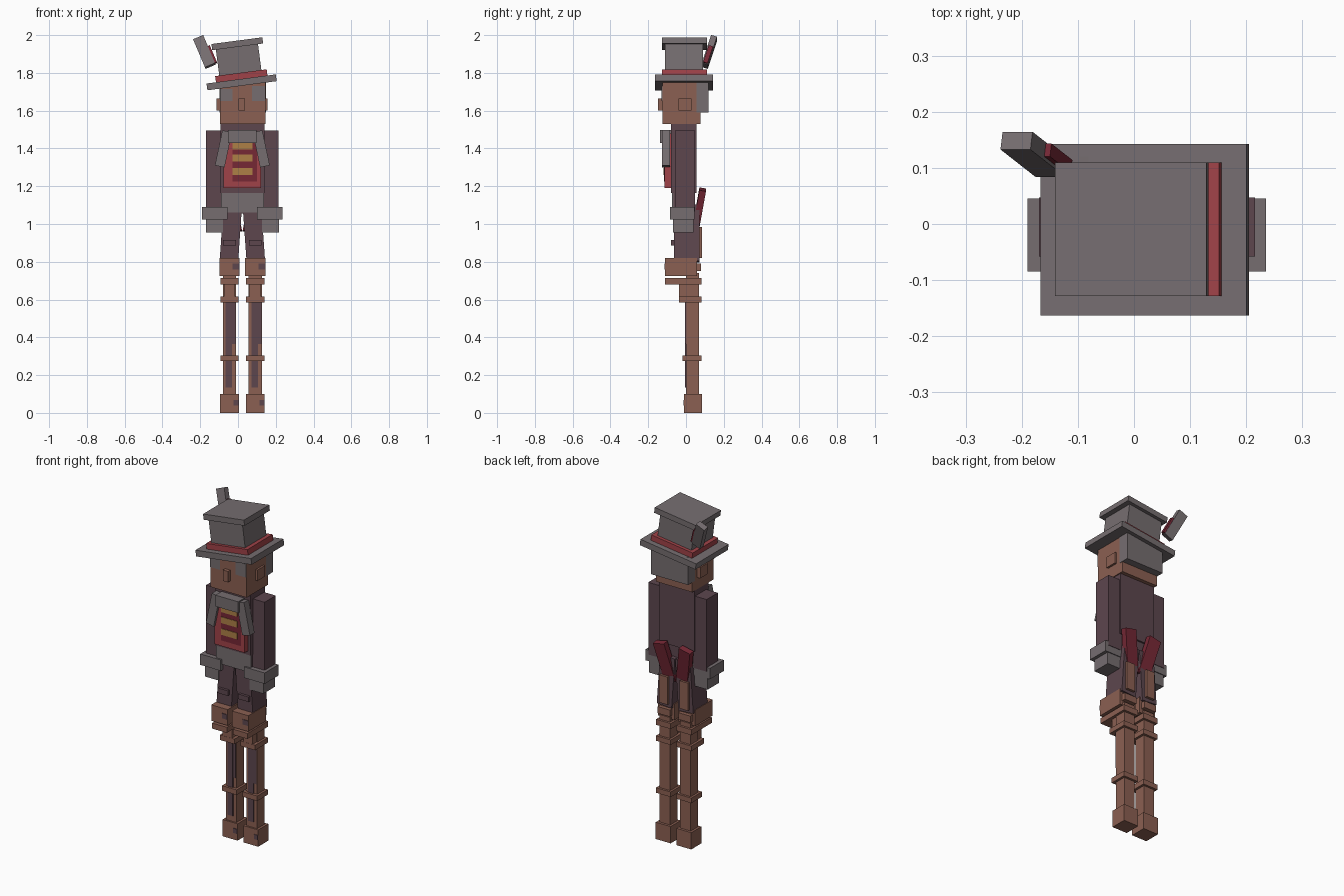
import bpy
import math
from mathutils import Euler, Matrix, Vector

if "Cube" in bpy.data.objects:
    bpy.data.objects.remove(bpy.data.objects["Cube"], do_unlink=True)


def material(name, r, g, b):
    m = bpy.data.materials.new(name)
    m.use_nodes = True
    m.diffuse_color = (r, g, b, 1)
    m.node_tree.nodes["Principled BSDF"].inputs["Base Color"].default_value = (r, g, b, 1)
    return m


GREY = material("warm grey", .18, .155, .163)
BROWN = material("brown", .26, .117, .084)
PLUM = material("dark plum", .109, .061, .076)
RED = material("red", .352, .055, .065)
WINE = material("wine red", .18, .021, .036)
GOLD = material("gold", .418, .216, .061)

MID = .023  # centre line of the body
UNIT = [(x, y, z) for x in (-.5, .5) for y in (-.5, .5) for z in (-.5, .5)]
QUADS = [(0, 1, 3, 2), (4, 6, 7, 5), (0, 4, 5, 1), (2, 3, 7, 6), (0, 2, 6, 4), (1, 5, 7, 3)]


def block(name, mat, centre, size, tilt=(0, 0), frame=None):
    """A box, tilted in degrees about x and y, optionally inside a parent frame."""
    mesh = bpy.data.meshes.new(name)
    mesh.from_pydata([[a * s for a, s in zip(v, size)] for v in UNIT], [], QUADS)
    mesh.materials.append(mat)
    turn = Euler((math.radians(tilt[0]), math.radians(tilt[1]), 0)).to_matrix().to_4x4()
    obj = bpy.data.objects.new(name, mesh)
    obj.matrix_world = (frame or Matrix()) @ Matrix.Translation(Vector(centre)) @ turn
    bpy.context.collection.objects.link(obj)
    return obj


def span(name, mat, x, y, z, **kw):
    """A box given by its extents along each axis."""
    ends = (x, y, z)
    return block(name, mat, [(a + b) / 2 for a, b in ends], [b - a for a, b in ends], **kw)


def around(x, width):
    return (x - width / 2, x + width / 2)


# Head, nose, hair and painted eyes
span("head", BROWN, around(MID + .002, .24), (-.125, .077), (1.53, 1.75))
span("nose", BROWN, around(.02, .034), (-.147, -.12), (1.6, 1.665))
span("ears", BROWN, around(.021, .272), (-.04, .03), (1.6, 1.665))
span("hair", GREY, around(MID + .002, .245), (.055, .12), (1.59, 1.755))
span("right_eye", GREY, (-.094, -.03), (-.129, -.124), (1.65, 1.715))
span("left_eye", GREY, (.075, .144), (-.129, -.124), (1.65, 1.73))

# Crooked top hat
hat = Matrix.Translation((.019, 0, 1.75)) @ Matrix.Rotation(math.radians(-7.5), 4, "Y")
span("hat_brim", GREY, around(0, .37), (-.163, .143), (-.018, .018), frame=hat)
span("hat_band", RED, around(.003, .275), (-.128, .11), (.018, .051), frame=hat)
span("hat_crown", GREY, around(0, .225), (-.11, .09), (.05, .19), frame=hat)
span("hat_top", GREY, around(.004, .272), (-.128, .11), (.189, .222), frame=hat)

# Card tucked behind the hat band
card = (Matrix.Translation((-.178, .124, 1.911))
        @ Euler((math.radians(-17), math.radians(-23), 0)).to_matrix().to_4x4())
block("hat_card", GREY, (0, 0, 0), (.058, .033, .168), frame=card)
block("hat_card_edge", WINE, (.032, .002, -.03), (.016, .024, .1), frame=card)

# Coat body and waist
span("coat", PLUM, around(MID, .232), (-.08, .055), (1.165, 1.53))
span("waist", PLUM, around(MID, .225), (-.068, .045), (1.055, 1.17))
span("shirt_hem", GREY, around(MID, .228), (-.075, -.067), (1.06, 1.165))

# Waistcoat with painted stripes
span("waistcoat", RED, around(MID, .2), (-.113, -.075), (1.19, 1.48))
span("shirt_panel", WINE, (-.03, .1), (-.116, -.112), (1.225, 1.44))
for low in (1.26, 1.33, 1.395):
    span("shirt_stripe", GOLD, (-.03, .077), (-.119, -.115), (low, low + .037))
span("collar", GREY, around(MID, .15), (-.138, -.08), (1.43, 1.497))

for side, word in ((-1, "right"), (1, "left")):
    # Lapels, arms, cuffs, hands and coat tails
    block(word + "_lapel", GREY, (MID + side * .1, -.106, 1.398), (.052, .044, .19),
          tilt=(0, -12 * side))
    block(word + "_arm", PLUM, (MID + side * .15, -.005, 1.28), (.085, .105, .43))
    block(word + "_cuff", GREY, (MID + side * .145, -.02, 1.057), (.135, .13, .065))
    block(word + "_hand", GREY, (MID + side * .148, -.015, .99), (.09, .11, .07))
    block(word + "_coat_tail", WINE, (MID + side * .062, .068, 1.07), (.075, .035, .235),
          tilt=(-10, 12 * side))

    # Thigh with pocket flap and rear strap
    leg = MID + side * .068
    block(word + "_thigh", PLUM, (MID + side * .061, .003, .95), (.098, .135, .3),
          tilt=(0, -4 * side))
    span(word + "_pocket", PLUM, around(leg, .068), (-.08, -.06), (.885, .915))
    span(word + "_rear_strap", BROWN, around(leg, .055), (.04, .085), (.82, .985))

    # Knee, shin and foot
    span(word + "_knee", BROWN, around(leg, .108), (-.11, .057), (.725, .82))
    span(word + "_knee_back", BROWN, around(leg, .08), (.02, .08), (.75, .79))
    span(word + "_shin", BROWN, around(leg, .07), (0, .07), (.09, .74))
    span(word + "_shin_guard", BROWN, around(leg, .06), (-.037, .01), (.585, .715))
    for front, low, high in ((-.11, .68, .713), (-.038, .585, .615), (-.018, .275, .305)):
        span(word + "_leg_band", BROWN, around(leg, .097), (front, .083), (low, high))
    span(word + "_foot", BROWN, around(leg, .098), (-.01, .085), (0, .1))

    # Worn dark patches
    span(word + "_shin_slot", PLUM, around(leg - .003, .035), (-.006, .001), (.135, .585))
    span(word + "_shin_patch", PLUM, around(leg + .015, .035), (-.004, .001), (.365, .585))
    span(word + "_knee_patch", PLUM, around(leg + .035, .036), (-.113, -.109), (.76, .79))
    span(word + "_foot_patch", PLUM, around(leg + .035, .026), (-.013, -.009), (.04, .068))
